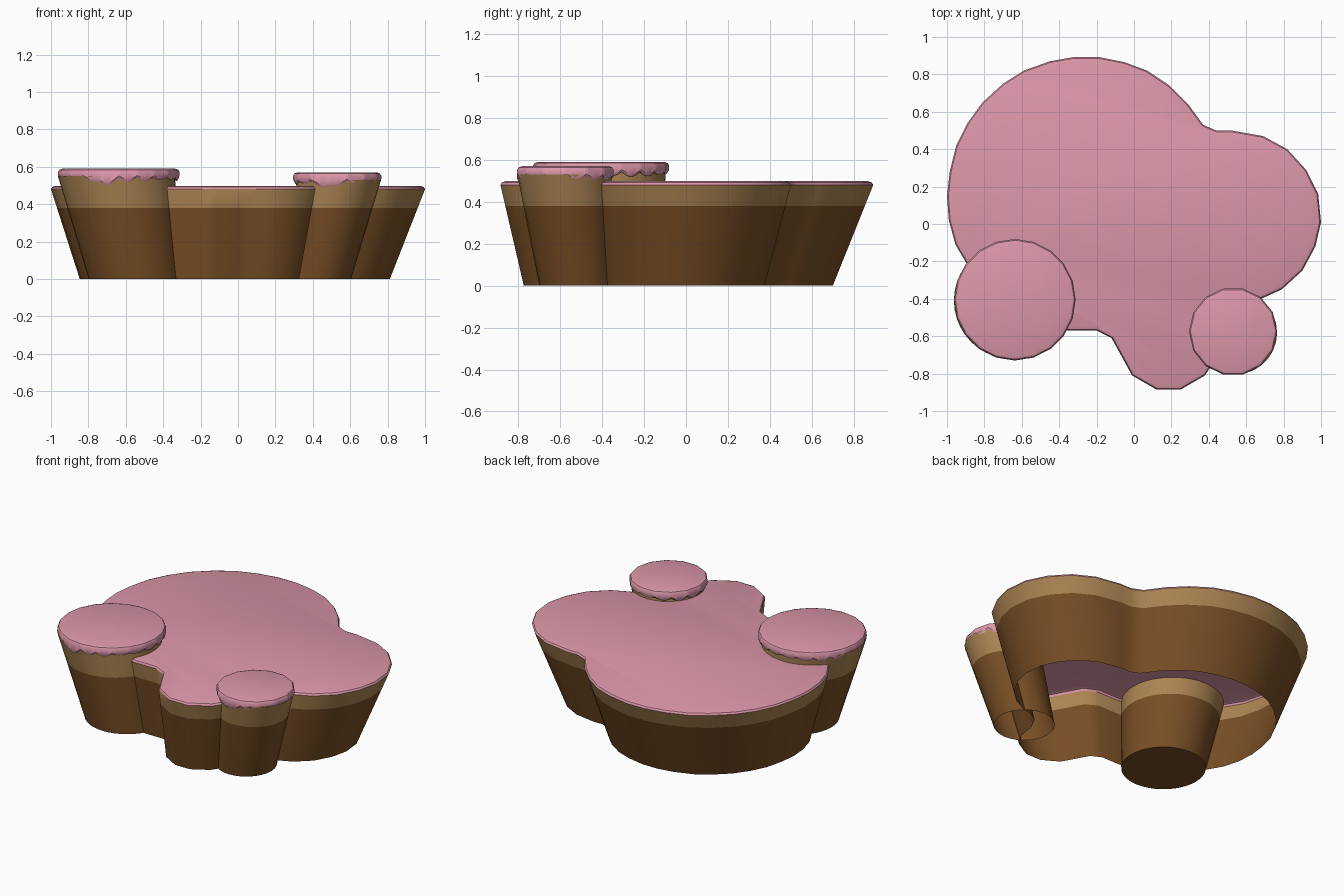
import bpy, bmesh, math

if "Cube" in bpy.data.objects:
    bpy.data.objects.remove(bpy.data.objects["Cube"])


def material(name, rgb):
    m = bpy.data.materials.new(name)
    m.diffuse_color = (*rgb, 1)
    m.use_nodes = True
    m.node_tree.nodes["Principled BSDF"].inputs["Base Color"].default_value = m.diffuse_color
    return m


BROWN = material("chocolate brown", (0.185, 0.075, 0.018))
TAN = material("light tan", (0.41, 0.23, 0.085))
PINK = material("icing pink", (0.72, 0.31, 0.40))


def taper(x, y, z):
    """Everything shrinks towards one point near the centre on the way down."""
    t = 1 - z / 0.48
    s = 1 - 0.171 * t
    return (x * s - 0.017 * t, y * s - 0.04 * t, z)


def loft(name, rings, mats, cap_bottom=False, cap_top=True):
    """Join equal-length rings; mats gives (material, ...) per band, last for caps."""
    bm = bmesh.new()
    loops = [[bm.verts.new(p) for p in r] for r in rings]
    slots = list(dict.fromkeys(mats))
    n = len(rings[0])
    for k in range(len(loops) - 1):
        a, b = loops[k], loops[k + 1]
        for i in range(n):
            j = (i + 1) % n
            bm.faces.new((a[i], a[j], b[j], b[i])).material_index = slots.index(mats[k])
    if cap_top:
        bm.faces.new(loops[-1]).material_index = slots.index(mats[-1])
    if cap_bottom:
        bm.faces.new(loops[0][::-1]).material_index = slots.index(mats[0])
    bm.normal_update()
    me = bpy.data.meshes.new(name)
    bm.to_mesh(me)
    bm.free()
    for m in slots:
        me.materials.append(m)
    ob = bpy.data.objects.new(name, me)
    bpy.context.collection.objects.link(ob)
    bpy.ops.object.select_all(action='DESELECT')
    ob.select_set(True)
    bpy.context.view_layer.objects.active = ob
    bpy.ops.object.shade_smooth_by_angle(angle=math.radians(35))
    return ob


def inset(pts, d):
    """Move a counter-clockwise outline inwards by d."""
    out = []
    for i, (x, y) in enumerate(pts):
        (x0, y0), (x1, y1) = pts[i - 1], pts[(i + 1) % len(pts)]
        dx, dy = x1 - x0, y1 - y0
        l = math.hypot(dx, dy)
        out.append((x - dy / l * d, y + dx / l * d))
    return out


# Main platform: lobed outline, open underneath
OUTLINE = [
    (.44, .50), (.37, .53), (.29, .64), (.19, .74), (.07, .82), (-.05, .865),
    (-.19, .893), (-.32, .893), (-.45, .87), (-.59, .82), (-.70, .75),
    (-.81, .65), (-.89, .54), (-.95, .42), (-.985, .28), (-1, .15),
    (-.99, .02), (-.955, -.11), (-.89, -.22), (-.79, -.35), (-.68, -.45),
    (-.55, -.53), (-.36, -.57), (-.20, -.57), (-.12, -.61), (-.01, -.81),
    (.12, -.885), (.25, -.885), (.38, -.81), (.45, -.70), (.47, -.57),
    (.52, -.47), (.60, -.42), (.68, -.40), (.79, -.35), (.90, -.25),
    (.97, -.12), (1, .01), (.985, .16), (.92, .29), (.82, .40), (.69, .47),
    (.52, .50)]
rings = [[taper(x, y, z) for x, y in OUTLINE] for z in (0, 0.38, 0.48)]
rings += [[(x, y, z) for x, y in inset(OUTLINE, d)]
          for d, z in ((0.007, 0.492), (0.024, 0.498))]
loft("platform", rings, [BROWN, TAN, PINK, PINK, PINK])


def circle(cx, cy, r, n):
    return [(cx + r * math.cos(2 * math.pi * i / n),
             cy + r * math.sin(2 * math.pi * i / n)) for i in range(n)]


def pillar(name, cx, cy, r, ri, top, sides, capped):
    # tapered two-tone stem
    pts = circle(cx, cy, r, sides * 2)
    loft(name + "_pillar",
         [[taper(x, y, z) for x, y in pts] for z in (0, 0.38, top - 0.04)],
         [BROWN, TAN, TAN], cap_bottom=capped)
    # icing lid with scalloped, dripping lower edge
    sub = 8
    n = sides * sub

    def lid(rad):
        c = circle(cx, cy, rad, sides)
        out = []
        for i in range(sides):
            (x0, y0), (x1, y1) = c[i], c[(i + 1) % sides]
            out += [(x0 + (x1 - x0) * k / sub, y0 + (y1 - y0) * k / sub)
                    for k in range(sub)]
        return out

    def edge(i):
        a = 2 * math.pi * i / n
        drip = 0.022 * abs(math.sin(a * sides / 2)) * (0.75 + 0.25 * math.sin(3 * a))
        d = (a - math.radians(255) + math.pi) % (2 * math.pi) - math.pi
        return top - 0.048 - drip - 0.024 * math.exp(-(d / 0.16) ** 2)

    low = [edge(i) for i in range(n)]
    rs = [[(x, y, top - 0.046) for x, y in lid(r - 0.015)],
          [(x, y, z + 0.004) for (x, y), z in zip(lid(r + 0.003), low)],
          [(x, y, z) for (x, y), z in zip(lid(ri - 0.008), low)],
          [(x, y, z + 0.012) for (x, y), z in zip(lid(ri), low)]]
    rs += [[(x, y, top - h) for x, y in lid(ri - d)]
           for d, h in ((0, 0.018), (0.007, 0.006), (0.024, 0))]
    loft(name + "_icing", rs, [PINK] * 7)


# Two raised pillars at the front
pillar("large", -0.637, -0.405, 0.305, 0.325, 0.59, 20, True)
pillar("small", 0.53, -0.575, 0.22, 0.236, 0.57, 14, False)
